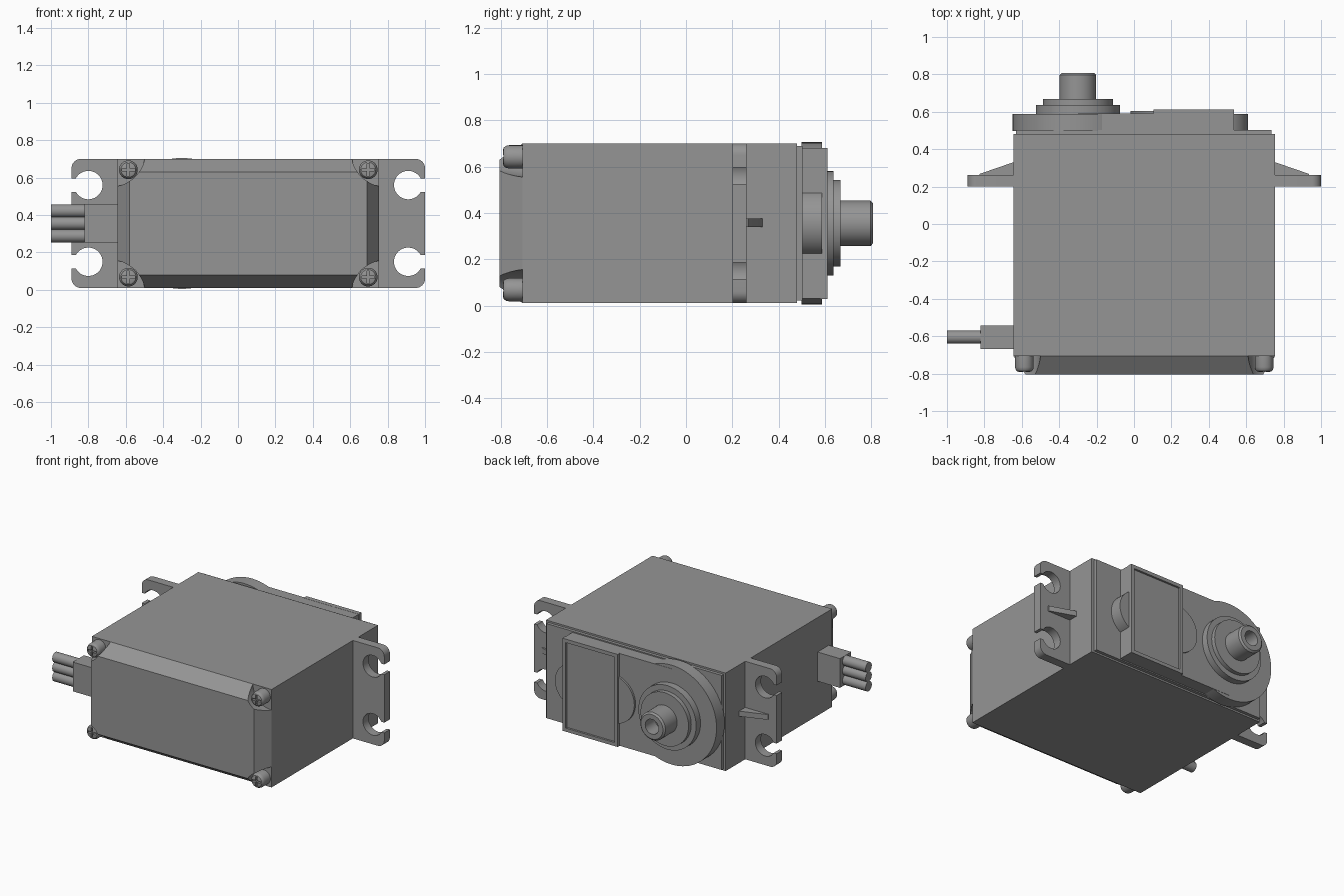
import bpy, bmesh, math

if "Cube" in bpy.data.objects:
    bpy.data.objects.remove(bpy.data.objects["Cube"])

grey = bpy.data.materials.new("grey plastic")
grey.diffuse_color = (0.30, 0.30, 0.30, 1)
grey.use_nodes = True
grey.node_tree.nodes["Principled BSDF"].inputs["Base Color"].default_value = grey.diffuse_color
CX, CZ = 0.055, 0.355          # centre of the case in x and z


def smooth(ob):
    ob.data.shade_smooth()
    ob.data.set_sharp_from_angle(angle=math.radians(32))


def finish(bm, name):
    bmesh.ops.recalc_face_normals(bm, faces=bm.faces[:])
    me = bpy.data.meshes.new(name)
    bm.to_mesh(me)
    bm.free()
    me.materials.append(grey)
    ob = bpy.data.objects.new(name, me)
    bpy.context.collection.objects.link(ob)
    smooth(ob)
    return ob


def loft(name, rings):
    """Skin between closed rings of equal length, with flat end caps."""
    bm = bmesh.new()
    vs = [[bm.verts.new(p) for p in r] for r in rings]
    n = len(rings[0])
    for a, b in zip(vs, vs[1:]):
        for i in range(n):
            j = (i + 1) % n
            bm.faces.new((a[i], a[j], b[j], b[i]))
    bm.faces.new(vs[0])
    bm.faces.new(vs[-1])
    return finish(bm, name)


def prism(name, pts, y0, y1):
    """Extrude an (x, z) outline along y."""
    return loft(name, [[(x, y, z) for x, z in pts] for y in (y0, y1)])


def rect(x0, x1, z0, z1):
    return [(x0, z0), (x1, z0), (x1, z1), (x0, z1)]


def box(name, x0, x1, y0, y1, z0, z1):
    return prism(name, rect(x0, x1, z0, z1), y0, y1)


def arc(x, z, r, a0, a1, n):
    return [(x + r * math.cos(a0 + (a1 - a0) * i / n),
             z + r * math.sin(a0 + (a1 - a0) * i / n)) for i in range(n + 1)]


def circle(x, z, r, n=48):
    return arc(x, z, r, 0, 2 * math.pi, n)[:-1]


def lathe(name, profile, x, z, n=48):
    """Turn (radius, y) points about an axis along y."""
    return loft(name, [[(px, y, pz) for px, pz in circle(x, z, r, n)]
                       for r, y in profile])


def cut(ob, cutters):
    for c in cutters:
        m = ob.modifiers.new("cut", 'BOOLEAN')
        m.operation = 'DIFFERENCE'
        m.object = c
        m.solver = 'EXACT'
        bpy.context.view_layer.objects.active = ob
        bpy.ops.object.modifier_apply(modifier=m.name)
        bpy.data.objects.remove(c, do_unlink=True)
    smooth(ob)


# Case and the thin lip behind it
X0, X1, Z0, Z1 = CX - 0.70, CX + 0.70, 0.01, 0.70
box("case", X0, X1, -0.705, 0.48, Z0, Z1)
box("case_lip", X0 + 0.015, X1 - 0.02, 0.47, 0.502, Z0 + 0.012, Z1 - 0.012)

# Tapered front cover with round corner pockets
cover = loft("front_cover", [
    [(x, -0.705, z) for x, z in rect(X0, X1, Z0, Z1)],
    [(x, -0.805, z) for x, z in rect(X0 + 0.065, X1 - 0.065, Z0 + 0.07, Z1 - 0.07)]])
cut(cover, [lathe("pocket_cutter", [(0.145, -0.66), (0.145, -0.71), (0.125, -0.9)], x, z)
            for x in (X0, X1) for z in (Z0, Z1)])

# Cross-head screws in the pockets
for sx in (-1, 1):
    for sz in (-1, 1):
        x, z = CX + sx * 0.641, CZ + sz * 0.287
        screw = lathe("cover_screw", [(0.05, -0.70), (0.05, -0.765), (0.047, -0.778),
                                      (0.040, -0.787), (0.028, -0.791)], x, z, 32)
        cut(screw, [box("slot_cutter", x - a, x + a, -0.85, -0.772, z - b, z + b)
                    for a, b in ((0.034, 0.007), (0.007, 0.034))])

# Mounting tabs with open keyholes, and a triangular rib on each
R, HALF = 0.076, 0.036
a = math.asin(HALF / R)
for s, side in ((-1, "left"), (1, "right")):
    pts = [(0.68, Z0)] + arc(0.895, Z0 + 0.05, 0.05, -math.pi / 2, 0, 8)
    for zc in (0.15, 0.56):
        pts += [(0.945, zc - HALF)]
        pts += arc(0.855, zc, R, 2 * math.pi - a, a, 32)
        pts += [(0.945, zc + HALF)]
    pts += arc(0.895, Z1 - 0.05, 0.05, 0, math.pi / 2, 8) + [(0.68, Z1)]
    prism(side + "_mounting_tab", [(CX + s * x, z) for x, z in pts], 0.20, 0.262)
    loft(side + "_tab_rib", [[(CX + s * x, y, z) for x, y in
                              ((0.68, 0.25), (0.88, 0.25), (0.88, 0.268), (0.70, 0.33), (0.68, 0.33))]
                             for z in (0.338, 0.375)])

# Gearbox cover: round end, straight part and end bump
GX = -0.30
prism("gearbox_round_end", circle(GX, CZ, 0.35, 80), 0.498, 0.588)
box("gearbox_cover", GX, 0.534, 0.495, 0.59, 0.03, 0.68)
prism("gearbox_end_bump", circle(0.46, CZ, 0.15), 0.50, 0.588)

# Raised plate with a recessed panel, and the half disc beside it
plate = box("raised_plate", 0.105, 0.535, 0.58, 0.611, 0.029, 0.681)
cut(plate, [box("panel_cutter", 0.13, 0.51, 0.597, 0.65, 0.054, 0.656)])
half = math.acos(0.045 / 0.17)
prism("half_disc", arc(0.15, CZ, 0.17, math.pi - half, math.pi + half, 32), 0.58, 0.604)

# Stepped bearing and hollow output shaft
lathe("bearing_collar", [(0.225, 0.58), (0.225, 0.637), (0.187, 0.637), (0.187, 0.667)], GX, CZ, 64)
lathe("output_shaft", [(0.098, 0.65), (0.098, 0.797), (0.086, 0.808), (0.052, 0.808),
                       (0.052, 0.70)], GX, CZ)

# Cable strain relief and three wires
box("cable_relief", -0.82, X0 + 0.02, -0.668, -0.543, 0.252, 0.458)
for z in (0.288, 0.355, 0.422):
    loft("cable_wire", [[(x, -0.605 + u, z + v) for u, v in circle(0, 0, 0.035, 24)]
                        for x in (-1.0, -0.80)])
